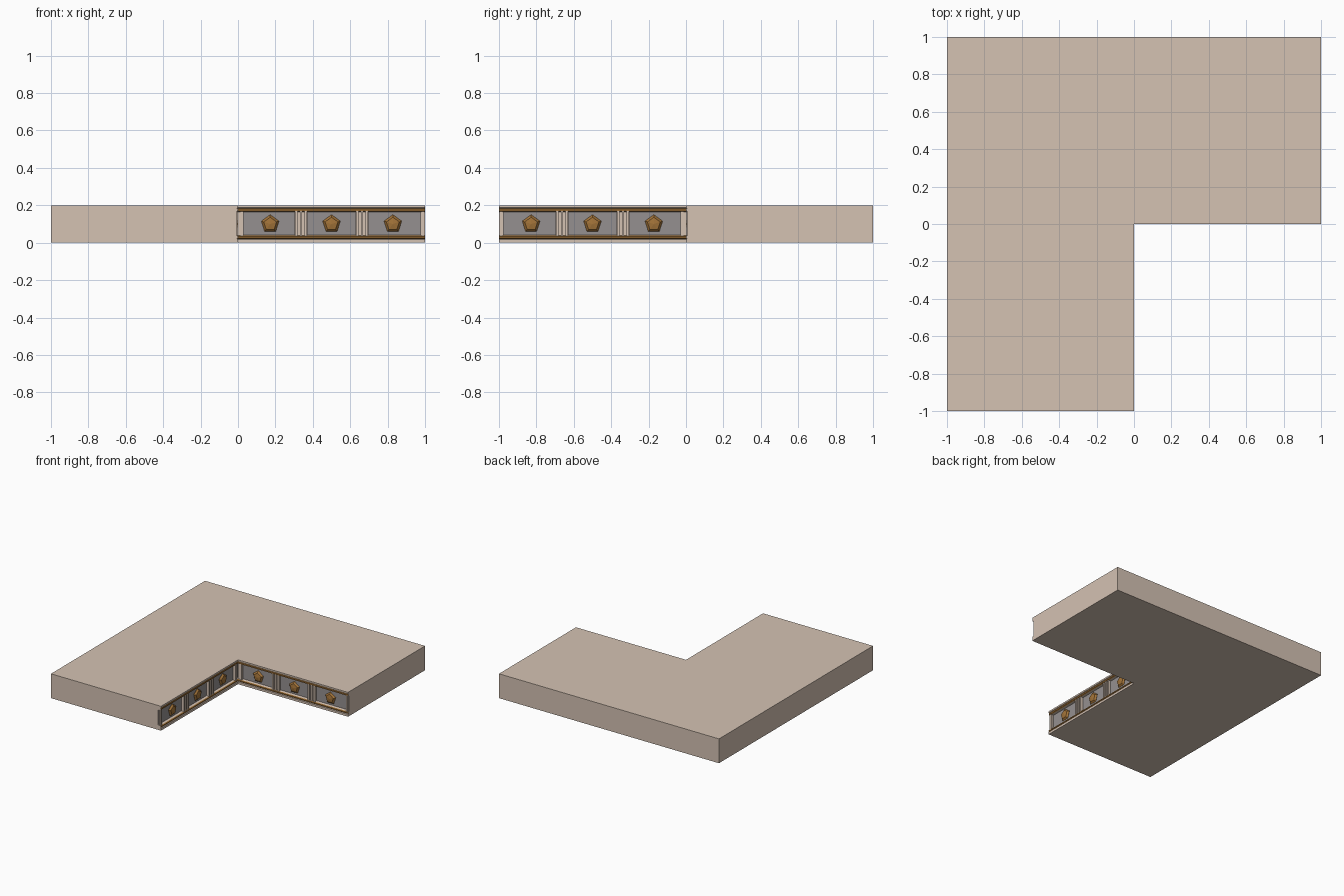
import bpy, bmesh, math
from mathutils import Matrix, Vector

if "Cube" in bpy.data.objects:
    bpy.data.objects.remove(bpy.data.objects["Cube"])


def material(name, col):
    m = bpy.data.materials.new(name)
    m.diffuse_color = (*col, 1)
    m.use_nodes = True
    m.node_tree.nodes["Principled BSDF"].inputs["Base Color"].default_value = m.diffuse_color
    return m


STONE = material("stone", (0.66, 0.54, 0.45))
GOLD = material("gold", (0.36, 0.17, 0.04))
GREY = material("grey", (0.30, 0.28, 0.28))
# Swaps the wall facing -y with the wall facing +x
SWAP = Matrix(((0, -1, 0, 0), (-1, 0, 0, 0), (0, 0, 1, 0), (0, 0, 0, 1)))


def finish(bm, name, mats):
    bmesh.ops.recalc_face_normals(bm, faces=bm.faces)
    me = bpy.data.meshes.new(name)
    bm.to_mesh(me)
    bm.free()
    for m in mats:
        me.materials.append(m)
    ob = bpy.data.objects.new(name, me)
    bpy.context.collection.objects.link(ob)
    return ob


def both_walls(build, name, mat):
    for mtx, side in ((Matrix(), "front"), (SWAP, "side")):
        bm = bmesh.new()
        build(bm)
        bm.transform(mtx)
        finish(bm, f"{name}_{side}", [mat])


# L-shaped slab lofted upward; each row is (height, inner wall depth, band colour above)
P = [(0, 0, 0), (0.018, 0, 0), (0.021, 0.006, 1), (0.026, 0, 1), (0.033, 0, 1),
     (0.038, 0.008, 0), (0.042, 0.025, 2), (0.163, 0.025, 0), (0.166, 0.008, 1),
     (0.170, 0.001, 1), (0.180, 0.001, 1), (0.184, 0.005, 0), (0.187, 0, 0), (0.2, 0, 0)]
bm = bmesh.new()
rings = []
for z, d, c in P:
    pts = [(-1, -1), (-d, -1), (-d, d), (1, d), (1, 1), (-1, 1)]
    rings.append([bm.verts.new((x, y, z)) for x, y in pts])
for (z, d, c), a, b in zip(P, rings, rings[1:]):
    for i in range(6):
        j = (i + 1) % 6
        f = bm.faces.new((a[i], a[j], b[j], b[i]))
        if i in (1, 2):
            f.material_index = c
bm.faces.new(rings[0])
bm.faces.new(rings[-1])
bmesh.ops.dissolve_limit(bm, angle_limit=0.001, verts=bm.verts, edges=bm.edges, delimit={'MATERIAL'})
finish(bm, "corner_slab", [STONE, GOLD, GREY])


def box(bm, x0, x1, y0, y1, z0, z1):
    mtx = Matrix.Translation(((x0 + x1) / 2, (y0 + y1) / 2, (z0 + z1) / 2)) @ \
        Matrix.Diagonal((x1 - x0, y1 - y0, z1 - z0, 1))
    bmesh.ops.create_cube(bm, size=1, matrix=mtx)


# Grouped upright strips between panels, with single strips at the wall ends
def uprights(bm):
    for c in (0.337, 0.663):
        box(bm, c - 0.034, c + 0.034, 0.013, 0.03, 0.038, 0.168)
        for o, w in ((-0.026, 0.007), (0, 0.006), (0.026, 0.007)):
            box(bm, c + o - w, c + o + w, 0.004, 0.02, 0.036, 0.17)
    box(bm, -0.01, 0.03, 0.013, 0.03, 0.038, 0.168)
    box(bm, 0.014, 0.028, 0.005, 0.02, 0.036, 0.17)
    box(bm, 0.975, 0.999, 0.013, 0.03, 0.038, 0.168)
    box(bm, 0.98, 0.994, 0.005, 0.02, 0.036, 0.17)


both_walls(uprights, "upright_strips", STONE)


# Five-sided faceted studs in the panel centres
def studs(bm):
    for c in (0.172, 0.5, 0.828):
        loops = []
        for r, y in ((0.036, 0.03), (0.05, 0.019), (0.036, 0.006)):
            loops.append([bm.verts.new((c + r * math.sin(k * math.tau / 5), y,
                                        0.1 + r * math.cos(k * math.tau / 5))) for k in range(5)])
        for a, b in zip(loops, loops[1:]):
            for k in range(5):
                n = (k + 1) % 5
                bm.faces.new((a[k], a[n], b[n], b[k]))
        tip = bm.verts.new((c, 0.001, 0.1))
        for k in range(5):
            bm.faces.new((loops[-1][k], loops[-1][(k + 1) % 5], tip))
        bm.faces.new(loops[0])


both_walls(studs, "panel_studs", GOLD)
